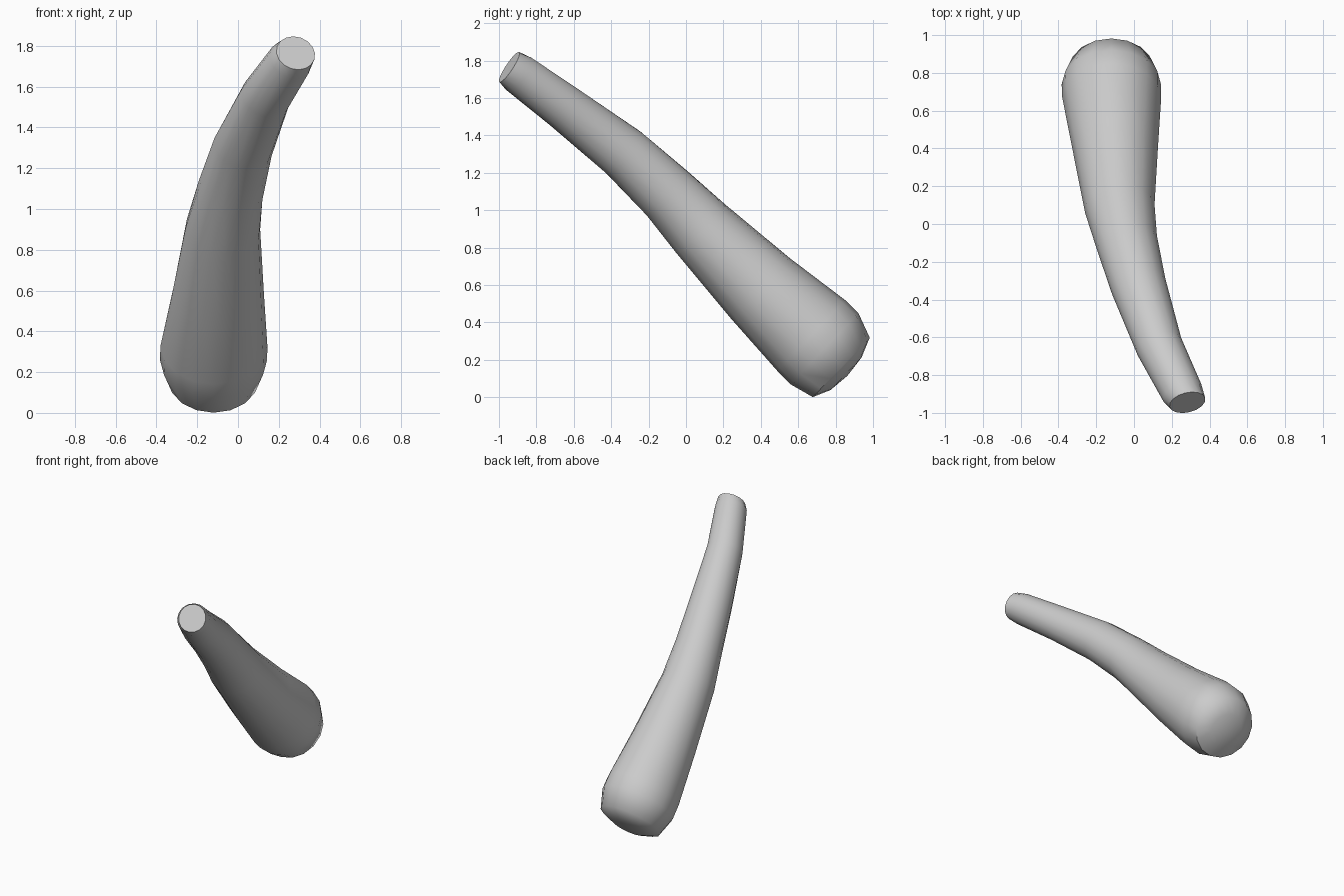
import bpy, bmesh, math
from mathutils import Vector

if "Cube" in bpy.data.objects:
    bpy.data.objects.remove(bpy.data.objects["Cube"])

SIDES = 16
# Stations along the limb: centre x, y, z and radius
STATIONS = [
    (-0.12, 0.855, 0.125, 0.12),
    (-0.12, 0.83, 0.16, 0.22),
    (-0.12, 0.74, 0.26, 0.263),
    (-0.118, 0.67, 0.33, 0.262),
    (-0.098, 0.40, 0.58, 0.226),
    (-0.075, 0.08, 0.90, 0.185),
    (-0.037, -0.10, 1.09, 0.163),
    (0.025, -0.33, 1.305, 0.147),
    (0.135, -0.65, 1.55, 0.124),
    (0.257, -0.895, 1.73, 0.110),
    (0.283, -0.945, 1.765, 0.097),
]
CAP_NORMAL = Vector((0.2, -0.82, 0.54)).normalized()
DOME_NORMAL = Vector((0, -0.72, 0.69)).normalized()

bm = bmesh.new()
rings = []
for i, (x, y, z, r) in enumerate(STATIONS):
    # Ring plane follows the path, with fixed planes at both ends
    a = Vector(STATIONS[max(i - 1, 0)][:3])
    b = Vector(STATIONS[min(i + 1, len(STATIONS) - 1)][:3])
    t = (b - a).normalized()
    if i < 4:
        t = DOME_NORMAL
    elif i == len(STATIONS) - 1:
        t = CAP_NORMAL
    side = t.cross(Vector((0, 0, 1))).normalized()
    up = side.cross(t)
    ring = []
    for k in range(SIDES):
        ang = 2 * math.pi * k / SIDES
        p = Vector((x, y, z)) + r * (math.cos(ang) * side + math.sin(ang) * up)
        ring.append(bm.verts.new(p))
    rings.append(ring)

# Skin between rings
for lo, hi in zip(rings, rings[1:]):
    for k in range(SIDES):
        n = (k + 1) % SIDES
        bm.faces.new((lo[k], lo[n], hi[n], hi[k]))

# Flat cap at the narrow end, slight dome at the wide end
bm.faces.new(rings[-1])
pole = bm.verts.new((-0.12, 0.863, 0.115))
for k in range(SIDES):
    bm.faces.new((pole, rings[0][(k + 1) % SIDES], rings[0][k]))
bmesh.ops.recalc_face_normals(bm, faces=bm.faces)

mesh = bpy.data.meshes.new("curved_limb")
bm.to_mesh(mesh)
bm.free()
limb = bpy.data.objects.new("curved_limb", mesh)
bpy.context.collection.objects.link(limb)
bpy.context.view_layer.objects.active = limb
limb.select_set(True)
bpy.ops.object.shade_smooth_by_angle(angle=math.radians(50))
